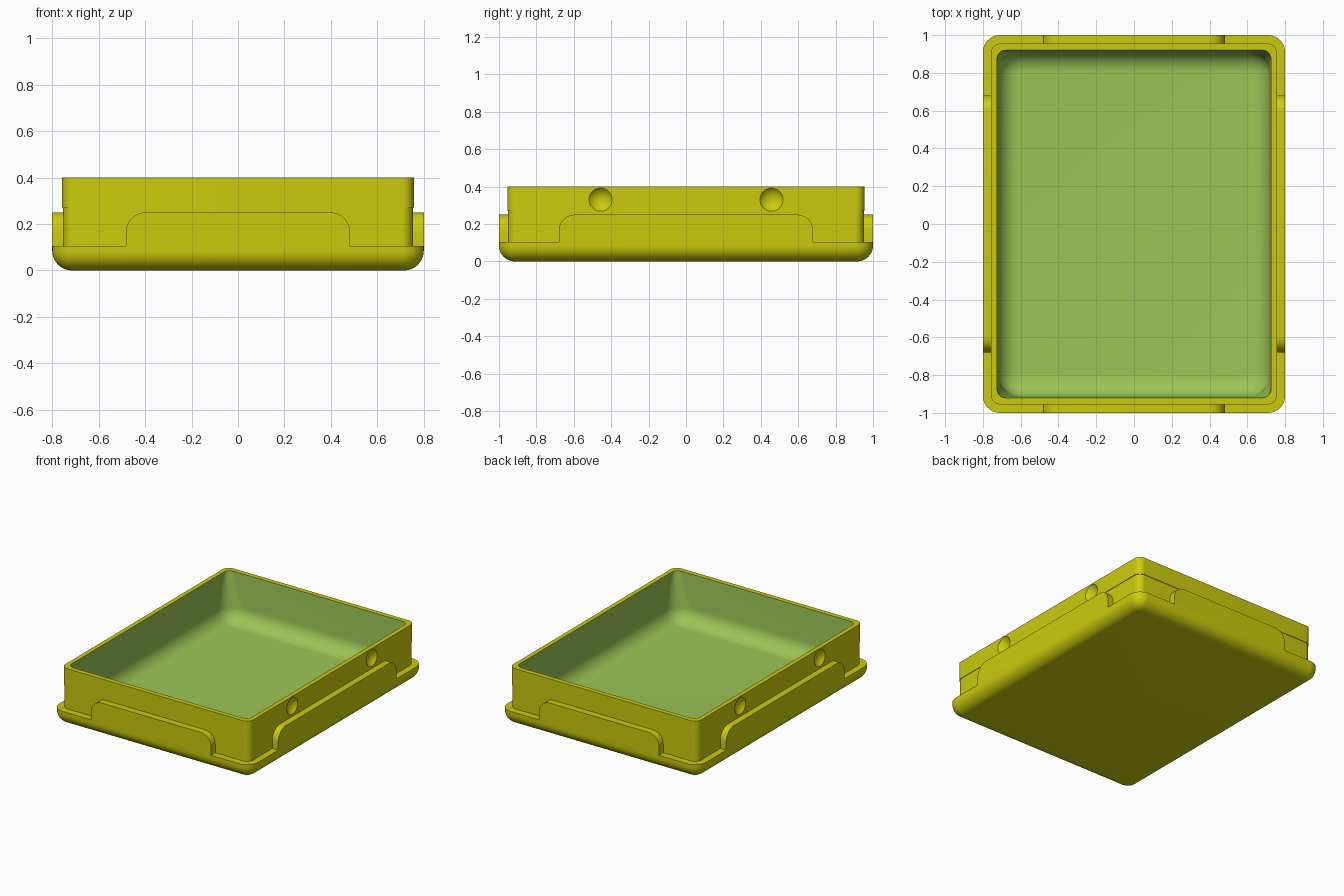
import bpy, bmesh, math
from mathutils import Matrix

if "Cube" in bpy.data.objects:
    bpy.data.objects.remove(bpy.data.objects["Cube"])


def material(name, rgb):
    m = bpy.data.materials.new(name)
    m.diffuse_color = (*rgb, 1)
    m.use_nodes = True
    m.node_tree.nodes["Principled BSDF"].inputs["Base Color"].default_value = m.diffuse_color
    return m


YELLOW = material("mustard yellow", (0.60, 0.60, 0.004))
GREEN = material("leaf green", (0.33, 0.56, 0.092))
SEG = 10


def make_object(name, bm, mats):
    bmesh.ops.recalc_face_normals(bm, faces=bm.faces)
    mesh = bpy.data.meshes.new(name)
    bm.to_mesh(mesh)
    bm.free()
    for m in mats:
        mesh.materials.append(m)
    ob = bpy.data.objects.new(name, mesh)
    bpy.context.collection.objects.link(ob)
    return ob


def smooth(ob):
    bpy.ops.object.select_all(action='DESELECT')
    ob.select_set(True)
    bpy.context.view_layer.objects.active = ob
    bpy.ops.object.shade_smooth_by_angle(angle=math.radians(32))


def rounded_loop(bm, hx, hy, r, z):
    verts = []
    for k, (sx, sy) in enumerate([(1, 1), (-1, 1), (-1, -1), (1, -1)]):
        for i in range(SEG + 1):
            a = math.pi / 2 * (k + i / SEG)
            verts.append(bm.verts.new((sx * (hx - r) + r * math.cos(a),
                                       sy * (hy - r) + r * math.sin(a), z)))
    return verts


# Tray: one continuous section, from the underside over the rim to the floor
sections = []                                   # half x, half y, corner radius, z
f = 0.085                                       # rounded underside
for i in range(SEG + 1):
    a = math.pi / 2 * i / SEG
    d = f * (1 - math.sin(a))
    sections.append((0.80 - d, 1.0 - d, 0.09 - d, f * (1 - math.cos(a))))
sections += [(0.80, 1.0, 0.09, 0.105),          # flange
             (0.753, 0.951, 0.05, 0.105),
             (0.753, 0.951, 0.05, 0.27),        # slight step in the wall
             (0.757, 0.955, 0.05, 0.27),
             (0.757, 0.955, 0.05, 0.40),        # rim
             (0.725, 0.92, 0.045, 0.40)]
rim = len(sections) - 1
floor, g = 0.05, 0.11                           # cavity floor and its fillet
for i in range(SEG + 1):
    a = math.pi / 2 * i / SEG
    d = g * (1 - math.cos(a))
    sections.append((0.72 - d, 0.915 - d, 0.12 - d, floor + g * (1 - math.sin(a))))

bm = bmesh.new()
loops = [rounded_loop(bm, *s) for s in sections]
n = len(loops[0])
for j in range(len(loops) - 1):
    for i in range(n):
        k = (i + 1) % n
        face = bm.faces.new((loops[j][i], loops[j][k], loops[j + 1][k], loops[j + 1][i]))
        face.material_index = 1 if j >= rim else 0
bm.faces.new(loops[0])
bm.faces.new(loops[-1]).material_index = 1
tray = make_object("tray", bm, [YELLOW, GREEN])

# Round finger dimples in the long sides
opening, depth = 0.062, 0.029
R = (opening ** 2 + depth ** 2) / (2 * depth)
bm = bmesh.new()
for sx in (-1, 1):
    for y in (-0.457, 0.457):
        bmesh.ops.create_uvsphere(bm, u_segments=48, v_segments=24, radius=R,
                                  matrix=Matrix.Translation((sx * (0.757 + R - depth), y, 0.33))
                                  @ Matrix.Rotation(math.pi / 2, 4, 'Y'))
# keep the cutters below the rim
bmesh.ops.bisect_plane(bm, geom=bm.verts[:] + bm.edges[:] + bm.faces[:],
                       plane_co=(0, 0, 0.396), plane_no=(0, 0, 1), clear_outer=True)
bmesh.ops.holes_fill(bm, edges=[e for e in bm.edges if e.is_boundary], sides=0)
# and above the step in the wall
bmesh.ops.bisect_plane(bm, geom=bm.verts[:] + bm.edges[:] + bm.faces[:],
                       plane_co=(0, 0, 0.262), plane_no=(0, 0, -1), clear_outer=True)
bmesh.ops.holes_fill(bm, edges=[e for e in bm.edges if e.is_boundary], sides=0)
cutter = make_object("dimple_cutter", bm, [YELLOW])
cutter.hide_render = True
mod = tray.modifiers.new("dimples", 'BOOLEAN')
mod.operation = 'DIFFERENCE'
mod.solver = 'EXACT'
mod.object = cutter
bpy.context.view_layer.objects.active = tray
bpy.ops.object.modifier_apply(modifier=mod.name)
bpy.data.objects.remove(cutter)
smooth(tray)


# Raised tabs, flush with the flange edge, with rounded upper corners
def tab(name, half, outer, inner, angle):
    r, top, low = 0.085, 0.25, 0.105
    pts = [(half, low)]
    for i in range(SEG + 1):
        a = math.pi / 2 * i / SEG
        pts.append((half - r + r * math.cos(a), top - r + r * math.sin(a)))
    pts += [(-x, z) for x, z in reversed(pts)]
    b = bmesh.new()
    face = b.faces.new([b.verts.new((x, -outer, z)) for x, z in pts])
    ext = bmesh.ops.extrude_face_region(b, geom=[face])
    moved = [v for v in ext["geom"] if isinstance(v, bmesh.types.BMVert)]
    bmesh.ops.translate(b, verts=moved, vec=(0, outer - inner, 0))
    bmesh.ops.rotate(b, verts=b.verts, matrix=Matrix.Rotation(angle, 3, 'Z'))
    smooth(make_object(name, b, [YELLOW]))


tab("front_tab", 0.483, 1.0, 0.945, 0)
tab("right_tab", 0.68, 0.80, 0.747, math.pi / 2)
tab("back_tab", 0.483, 1.0, 0.945, math.pi)
tab("left_tab", 0.68, 0.80, 0.747, -math.pi / 2)
